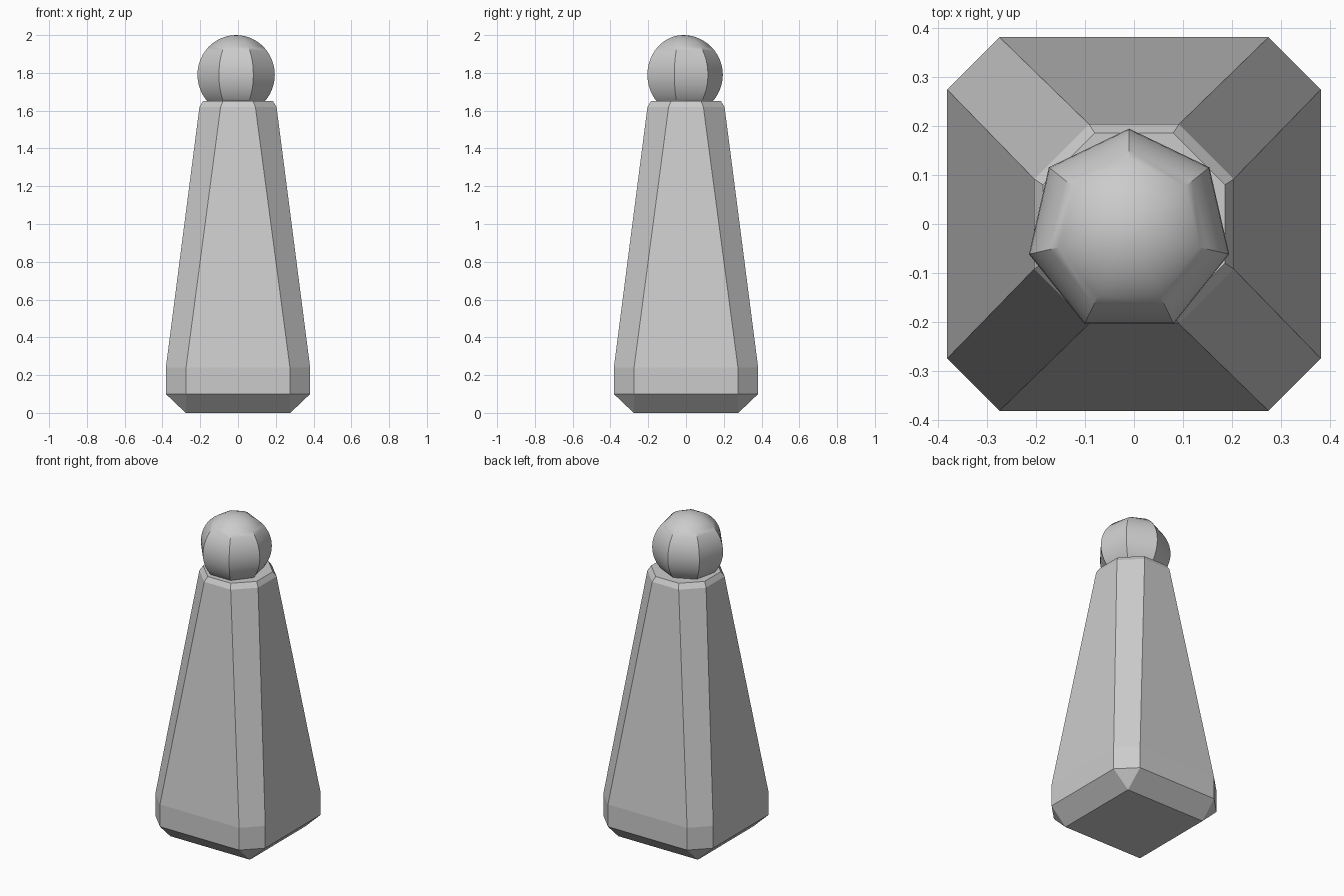
import bpy, bmesh, math

if "Cube" in bpy.data.objects:
    bpy.data.objects.remove(bpy.data.objects["Cube"])


def octagon(half, flat, z):
    """Chamfered square: half-width and half-length of its straight sides."""
    h, f = half, flat
    pts = [(f, -h), (h, -f), (h, f), (f, h), (-f, h), (-h, f), (-h, -f), (-f, -h)]
    return [(x, y, z) for x, y in pts]


def loft(name, rings):
    """Skin a stack of rings, cap both ends and merge collapsed corners."""
    bm = bmesh.new()
    loops = [[bm.verts.new(p) for p in ring] for ring in rings]
    for a, b in zip(loops, loops[1:]):
        n = len(a)
        for i in range(n):
            j = (i + 1) % n
            bm.faces.new((a[i], a[j], b[j], b[i]))
    bm.faces.new(loops[0][::-1])
    bm.faces.new(loops[-1])
    bmesh.ops.remove_doubles(bm, verts=bm.verts, dist=1e-4)
    bmesh.ops.recalc_face_normals(bm, faces=bm.faces)
    mesh = bpy.data.meshes.new(name)
    bm.to_mesh(mesh)
    bm.free()
    obj = bpy.data.objects.new(name, mesh)
    bpy.context.collection.objects.link(obj)
    return obj


# Tapered body: square foot, chamfered base band, long taper, bevelled top
loft("tapered_body", [
    octagon(0.277, 0.277, 0.0),
    octagon(0.382, 0.275, 0.10),
    octagon(0.382, 0.275, 0.24),
    octagon(0.204, 0.092, 1.62),
    octagon(0.186, 0.080, 1.65),
])

# Seven-sided ball on top, smooth from pole to pole, one corner to the back
bpy.ops.mesh.primitive_uv_sphere_add(
    segments=7, ring_count=24, radius=0.21,
    location=(-0.01, -0.015, 1.79), rotation=(0, 0, 0))
ball = bpy.context.object
ball.name = "top_ball"
corner = max(ball.data.vertices, key=lambda v: math.hypot(v.co.x, v.co.y)).co
ball.rotation_euler.z = math.pi / 2 - math.atan2(corner.y, corner.x)
bpy.ops.object.transform_apply(location=False, rotation=True, scale=False)
bpy.ops.object.shade_smooth_by_angle(angle=math.radians(36))
